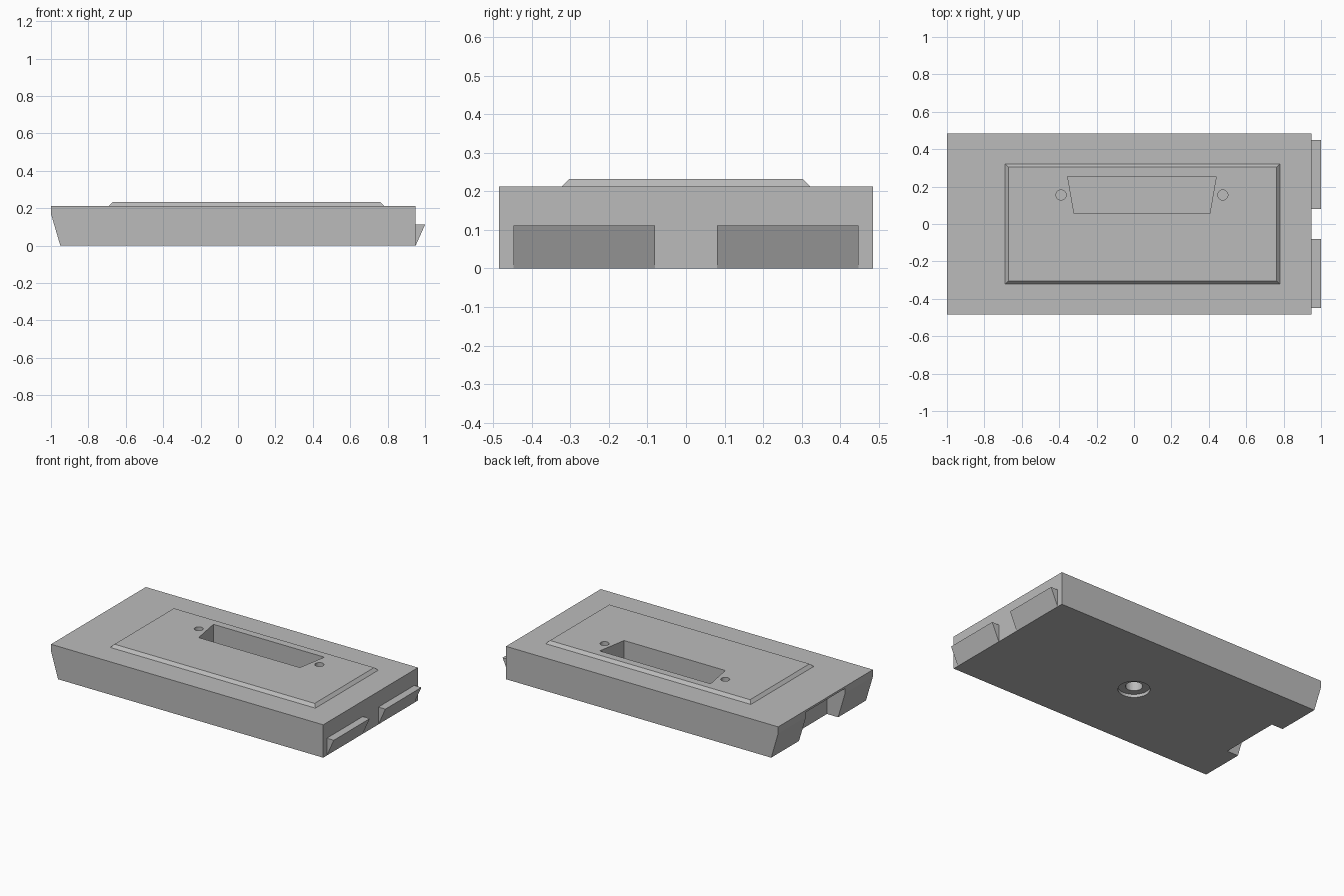
import bpy, bmesh, math
from mathutils import Matrix, Vector

cube = bpy.data.objects.get("Cube")
if cube:
    bpy.data.objects.remove(cube, do_unlink=True)

grey = bpy.data.materials.new("plain grey")
grey.use_nodes = True
grey.diffuse_color = (0.5, 0.5, 0.5, 1)
grey.node_tree.nodes["Principled BSDF"].inputs["Base Color"].default_value = (0.5, 0.5, 0.5, 1)


def finish(name, bm):
    bmesh.ops.recalc_face_normals(bm, faces=bm.faces)
    mesh = bpy.data.meshes.new(name)
    bm.to_mesh(mesh)
    bm.free()
    mesh.materials.append(grey)
    obj = bpy.data.objects.new(name, mesh)
    bpy.context.collection.objects.link(obj)
    return obj


def loft(name, lower, upper):
    """Solid between two matching outlines of 3D points."""
    bm = bmesh.new()
    a = [bm.verts.new(p) for p in lower]
    b = [bm.verts.new(p) for p in upper]
    bm.faces.new(a)
    bm.faces.new(b)
    for i in range(len(a)):
        j = (i + 1) % len(a)
        bm.faces.new((a[i], a[j], b[j], b[i]))
    return finish(name, bm)


def prism_y(name, profile, y0, y1):
    return loft(name, [(x, y0, z) for x, z in profile], [(x, y1, z) for x, z in profile])


def prism_z(name, outline, z0, z1):
    return loft(name, [(x, y, z0) for x, y in outline], [(x, y, z1) for x, y in outline])


def disc(name, x, y, radius, z0, z1):
    steps = [math.tau * i / 32 for i in range(32)]
    return prism_z(name, [(x + radius * math.cos(t), y + radius * math.sin(t)) for t in steps], z0, z1)


def rect(x0, x1, y0, y1, z):
    return [(x0, y0, z), (x1, y0, z), (x1, y1, z), (x0, y1, z)]


def cut(target, cutters):
    for cutter in cutters:
        cutter.hide_render = True
        mod = target.modifiers.new("cut", 'BOOLEAN')
        mod.operation = 'DIFFERENCE'
        mod.solver = 'EXACT'
        mod.object = cutter
    bpy.context.view_layer.update()
    evaluated = target.evaluated_get(bpy.context.evaluated_depsgraph_get())
    mesh = bpy.data.meshes.new_from_object(evaluated)
    target.modifiers.clear()
    target.data = mesh


TOP, PLATE_TOP, HALF = 0.213, 0.232, 0.485

# Main slab with a sloping end, and the chamfered raised panel
body = prism_y("body", [(-0.95, 0), (0.95, 0), (0.95, TOP), (-1, TOP), (-1, 0.17)], -HALF, HALF)
panel = loft("raised_panel", rect(-0.69, 0.78, -0.322, 0.322, TOP),
             rect(-0.672, 0.762, -0.304, 0.304, PLATE_TOP))

# Connector opening and its two screw holes
opening = prism_z("opening_cutter", [(-0.32, 0.055), (0.405, 0.055), (0.44, 0.255), (-0.355, 0.255)], 0.03, 0.3)
screws = [disc("screw_cutter", x, 0.155, 0.027, 0.06, 0.3) for x in (-0.39, 0.475)]

# Finger notch in the sloping end, and the stepped hole underneath
notch = prism_y("notch_cutter", [(-1.1, -0.1), (-0.87, -0.1), (-0.87, 0.2), (-1.1, 0.2)], -0.2, 0.2)
counterbore = disc("counterbore_cutter", 0, 0, 0.093, -0.1, 0.02)
bore = disc("bore_cutter", 0, 0, 0.05, -0.1, 0.12)

top_cutters = [opening] + screws
cut(panel, top_cutters)
cut(body, top_cutters + [notch, counterbore, bore])
for cutter in top_cutters + [notch, counterbore, bore]:
    bpy.data.objects.remove(cutter, do_unlink=True)

# Wedge shaped catches on the square end
for side, name in ((1, "rear_catch"), (-1, "front_catch")):
    prism_y(name, [(0.95, 0), (1, 0.112), (0.95, 0.112)], side * 0.08, side * 0.448)
